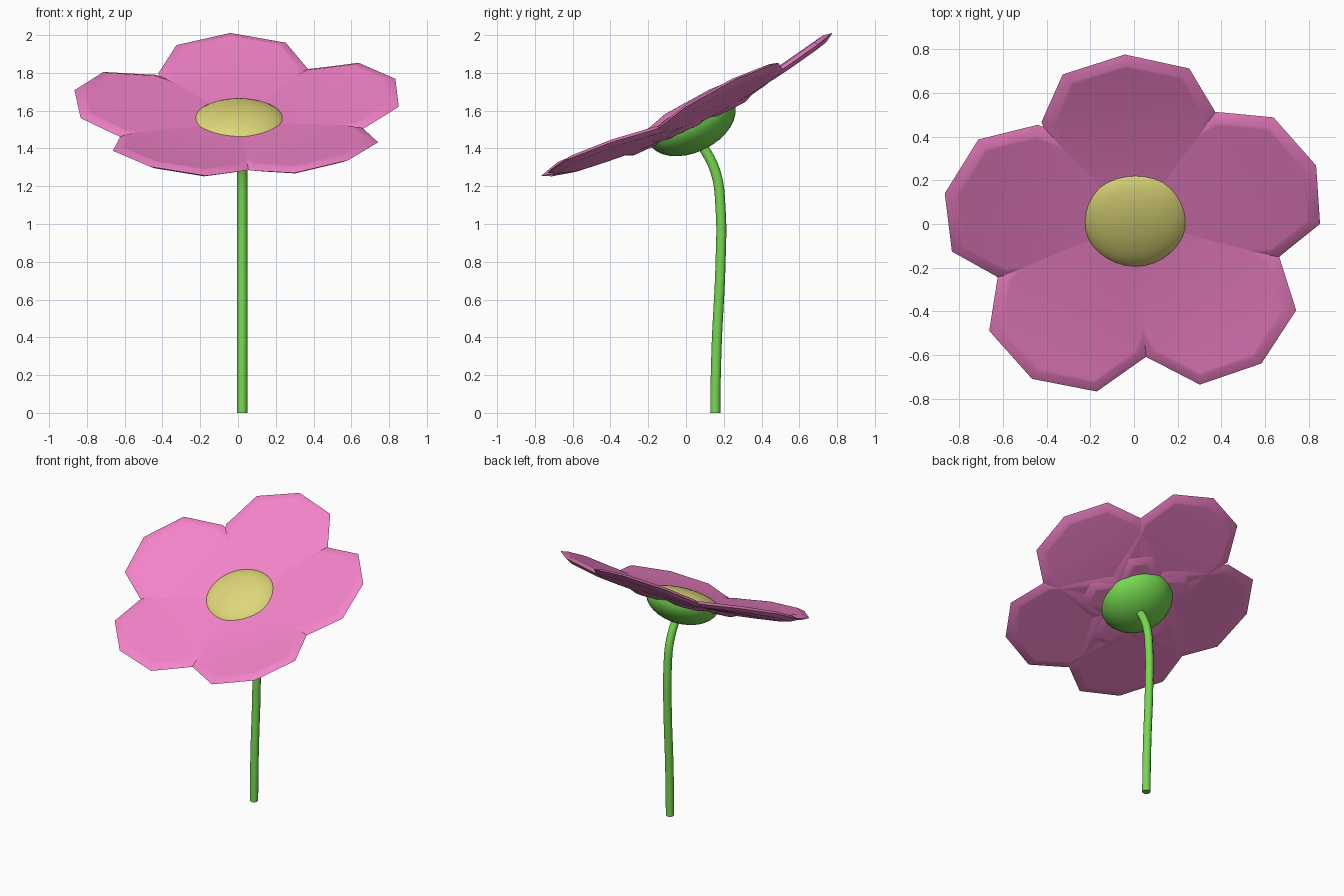
import bpy, bmesh
from math import radians
from mathutils import Matrix

if "Cube" in bpy.data.objects:
    bpy.data.objects.remove(bpy.data.objects["Cube"])

TILT = radians(25.5)
HEAD = Matrix.Translation((0.005, 0.02, 1.53)) @ Matrix.Rotation(TILT, 4, 'X')


def material(name, rgb):
    m = bpy.data.materials.new(name)
    m.diffuse_color = (*rgb, 1)
    m.use_nodes = True
    m.node_tree.nodes["Principled BSDF"].inputs["Base Color"].default_value = m.diffuse_color
    return m


pink = material("pink", (0.91, 0.23, 0.59))
yellow = material("yellow", (0.73, 0.68, 0.19))
green = material("green", (0.18, 0.70, 0.08))


def finish(name, bm, mat, matrix, angle):
    bmesh.ops.recalc_face_normals(bm, faces=bm.faces)
    me = bpy.data.meshes.new(name)
    bm.to_mesh(me)
    bm.free()
    me.materials.append(mat)
    ob = bpy.data.objects.new(name, me)
    bpy.context.collection.objects.link(ob)
    ob.matrix_world = matrix
    bpy.ops.object.select_all(action='DESELECT')
    ob.select_set(True)
    bpy.context.view_layer.objects.active = ob
    bpy.ops.object.shade_smooth_by_angle(angle=radians(angle))
    return ob


# Petal: angular teardrop plate with a bevelled rim, its narrow end crossing the middle
half = [(0.795, 0.29), (0.54, 0.40), (0.12, 0.30), (-0.25, 0.14), (-0.38, 0.08)]
outline = [(0.89, 0)] + half + [(x, -y) for x, y in reversed(half)]


def petal(name, angle):
    bm = bmesh.new()
    for side in (1, -1):
        pts = outline if side > 0 else outline[::-1]
        face = bm.faces.new([bm.verts.new((x, y, 0)) for x, y in pts])
        face.normal_update()
        bmesh.ops.inset_individual(bm, faces=[face], thickness=0.05, depth=0.02)
        face.normal_update()
        bmesh.ops.inset_individual(bm, faces=[face], thickness=0.015, depth=0.0)
    bmesh.ops.remove_doubles(bm, verts=bm.verts, dist=0.0005)
    # Cross cuts let the plate curve gently upwards
    for x in (-0.15, 0.05, 0.25, 0.4, 0.6):
        bmesh.ops.bisect_plane(bm, geom=bm.verts[:] + bm.edges[:] + bm.faces[:], dist=1e-5,
                               plane_co=(x, 0, 0), plane_no=(1, 0, 0))
    for v in bm.verts:
        v.co.z += 0.04 * v.co.x + 0.093 * v.co.x ** 2
    finish(name, bm, pink, HEAD @ Matrix.Rotation(radians(angle), 4, 'Z'), 35)


for i, angle in enumerate((21.5, 93, 168, 238, 310.5)):
    petal(f"petal_{i + 1}", angle)


# Flattened half sphere, bulging up (sign 1) or down (sign -1)
def dome(name, radius, height, sign, mat, matrix):
    bm = bmesh.new()
    bmesh.ops.create_uvsphere(bm, u_segments=32, v_segments=16, radius=1)
    bmesh.ops.bisect_plane(bm, geom=bm.verts[:] + bm.edges[:] + bm.faces[:], dist=1e-4,
                           plane_co=(0, 0, 0), plane_no=(0, 0, -sign), clear_outer=True)
    bmesh.ops.holes_fill(bm, edges=[e for e in bm.edges if e.is_boundary])
    bmesh.ops.scale(bm, vec=(radius, radius, height), verts=bm.verts)
    finish(name, bm, mat, matrix, 50)


dome("flower_centre", 0.25, 0.085, 1, yellow, HEAD @ Matrix.Translation((0, 0.01, 0)))
dome("flower_base", 0.25, 0.16, -1, green, HEAD @ Matrix.Translation((0, 0.01, 0.005)))

# Stem: round tube bending forward into the flower base
path = [(0.155, 0), (0.162, 0.35), (0.183, 0.8), (0.183, 1.08), (0.155, 1.28), (0.06, 1.46)]
curve = bpy.data.curves.new("stem", 'CURVE')
curve.dimensions = '3D'
curve.bevel_depth = 0.028
curve.bevel_resolution = 3
curve.resolution_u = 6
curve.use_fill_caps = True
spline = curve.splines.new('BEZIER')
spline.bezier_points.add(len(path) - 1)
for p, (y, z) in zip(spline.bezier_points, path):
    p.co = (0.022, y, z)
    p.handle_left_type = p.handle_right_type = 'AUTO'
first = spline.bezier_points[0]
first.handle_left_type = first.handle_right_type = 'FREE'
first.handle_left, first.handle_right = (0.022, 0.155, -0.1), (0.022, 0.155, 0.1)
curve.materials.append(green)
stem = bpy.data.objects.new("stem", curve)
bpy.context.collection.objects.link(stem)
